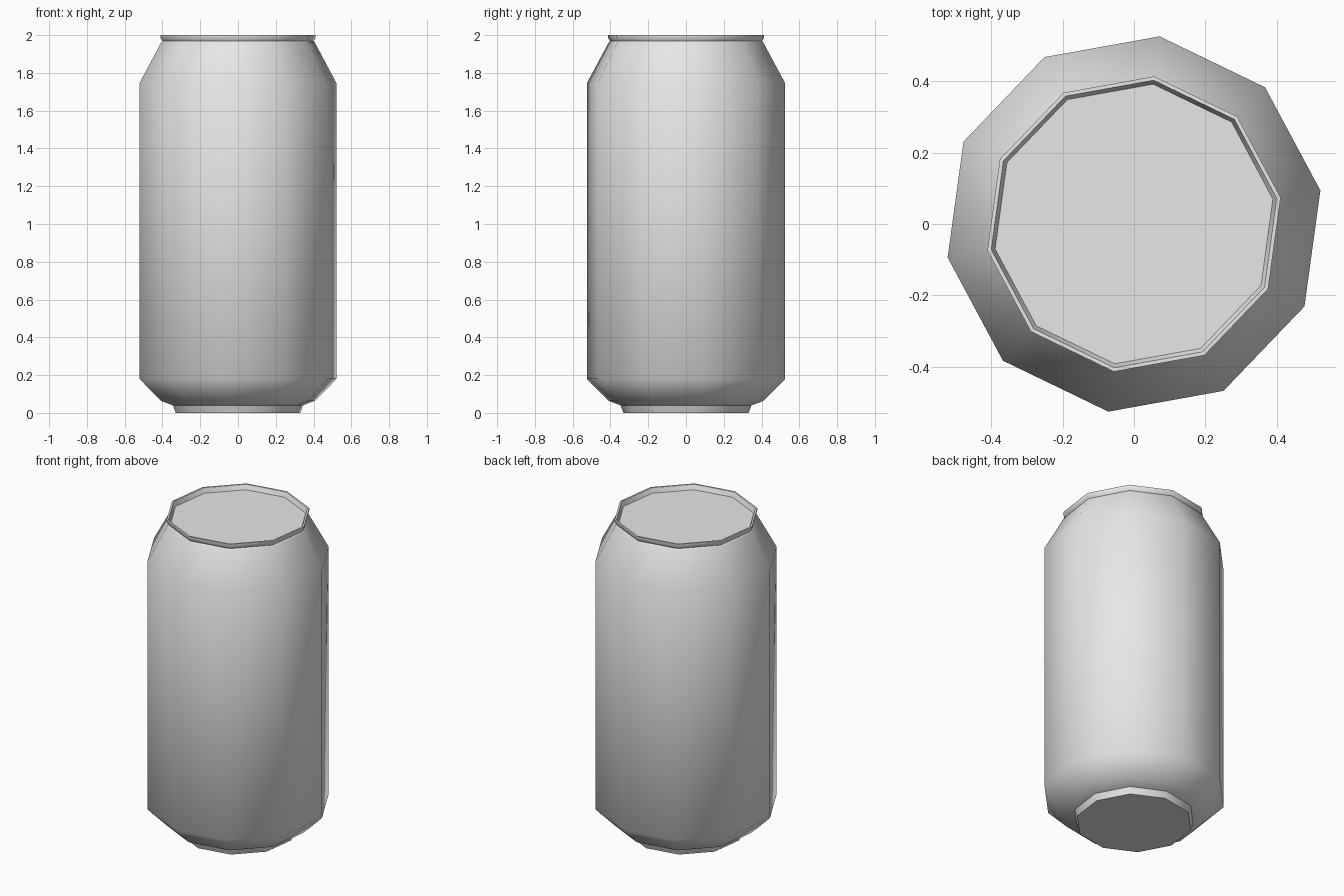
import bpy
import bmesh
from math import cos, sin, pi, radians

cube = bpy.data.objects.get("Cube")
if cube:
    bpy.data.objects.remove(cube)

SIDES = 10
TURN = radians(10.2)

# One bare metal colour
metal = bpy.data.materials.new("light_grey_metal")
metal.use_nodes = True
grey = (0.8, 0.8, 0.8, 1)
metal.diffuse_color = grey
metal.node_tree.nodes["Principled BSDF"].inputs["Base Color"].default_value = grey


def lathe(name, profile):
    """Turn (radius, height, sharp ring) points into a capped ten-sided solid."""
    bm = bmesh.new()
    rings = []
    for radius, height, sharp in profile:
        angles = [TURN + 2 * pi * i / SIDES for i in range(SIDES)]
        rings.append([bm.verts.new((radius * cos(a), radius * sin(a), height)) for a in angles])
    for low, high in zip(rings, rings[1:]):
        for i in range(SIDES):
            j = (i + 1) % SIDES
            bm.faces.new((low[i], low[j], high[j], high[i]))
    bm.faces.new(rings[0][::-1])
    bm.faces.new(rings[-1])
    for face in bm.faces:
        face.smooth = True
    for ring, point in zip(rings, profile):
        for i in range(SIDES):
            bm.edges.get((ring[i], ring[(i + 1) % SIDES])).smooth = not point[2]
    mesh = bpy.data.meshes.new(name)
    bm.to_mesh(mesh)
    bm.free()
    mesh.materials.append(metal)
    obj = bpy.data.objects.new(name, mesh)
    bpy.context.collection.objects.link(obj)
    return obj


# Foot, rounded base, straight wall, shoulder, rim and sunken lid
lathe("can", [
    (0.335, 0.0, True),
    (0.35, 0.04, True),
    (0.413, 0.063, False),
    (0.53, 0.18, False),
    (0.53, 1.745, False),
    (0.412, 1.963, True),
    (0.406, 1.968, True),
    (0.417, 1.985, False),
    (0.417, 2.0, True),
    (0.406, 2.0, True),
    (0.395, 1.97, True),
])
